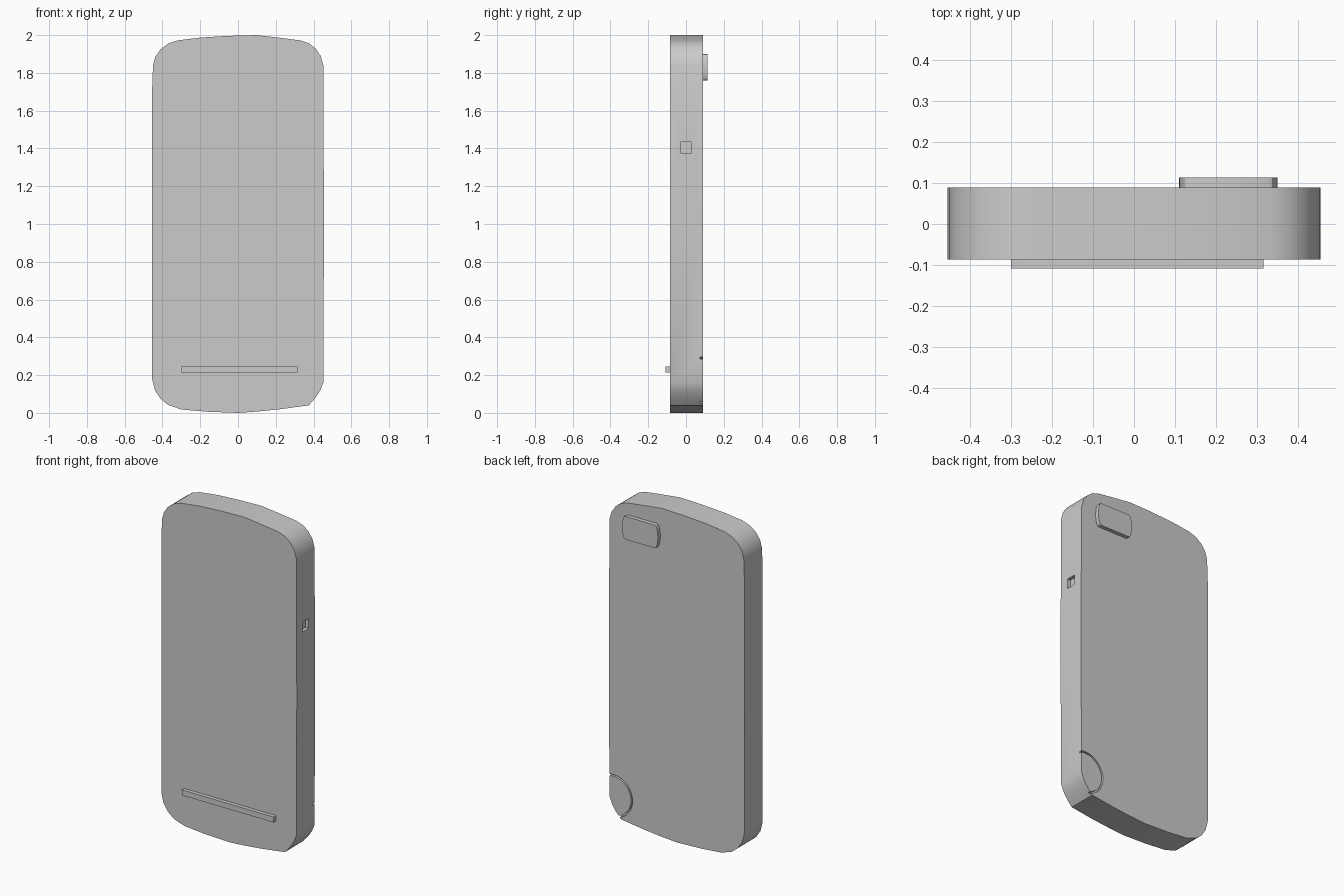
import bpy, bmesh, math

old = bpy.data.objects.get("Cube")
if old:
    bpy.data.objects.remove(old, do_unlink=True)

grey = bpy.data.materials.new("light_grey")
grey.use_nodes = True
grey.diffuse_color = (0.6, 0.6, 0.6, 1)
grey.node_tree.nodes["Principled BSDF"].inputs["Base Color"].default_value = (0.6, 0.6, 0.6, 1)


def slab(name, outline, y0, y1):
    """Extrude an x-z outline from y0 to y1."""
    bm = bmesh.new()
    face = bm.faces.new([bm.verts.new((x, y0, z)) for x, z in outline])
    new = bmesh.ops.extrude_face_region(bm, geom=[face])["geom"]
    verts = [v for v in new if isinstance(v, bmesh.types.BMVert)]
    bmesh.ops.translate(bm, verts=verts, vec=(0, y1 - y0, 0))
    bmesh.ops.recalc_face_normals(bm, faces=bm.faces[:])
    mesh = bpy.data.meshes.new(name)
    bm.to_mesh(mesh)
    bm.free()
    obj = bpy.data.objects.new(name, mesh)
    bpy.context.collection.objects.link(obj)
    mesh.materials.append(grey)
    return obj


def activate(obj):
    bpy.ops.object.select_all(action='DESELECT')
    obj.select_set(True)
    bpy.context.view_layer.objects.active = obj


def smooth(obj):
    activate(obj)
    bpy.ops.object.shade_smooth_by_angle(angle=math.radians(30))


def cut(obj, cutter):
    cutter.hide_render = True
    mod = obj.modifiers.new("cut", 'BOOLEAN')
    mod.operation, mod.solver, mod.object = 'DIFFERENCE', 'EXACT', cutter
    activate(obj)
    bpy.ops.object.modifier_apply(modifier=mod.name)
    bpy.data.objects.remove(cutter, do_unlink=True)


def box(x0, x1, z0, z1):
    return [(x0, z0), (x1, z0), (x1, z1), (x0, z1)]


# Case body: hand-drawn rounded outline, bowed at top and bottom
body = slab("case_body", [
    (-.455, .18), (-.44, .12), (-.41, .075), (-.37, .042), (-.3, .018),
    (-.16, .006), (0, 0), (.1, .007), (.22, .019), (.375, .04),
    (.41, .08), (.435, .118), (.452, .16), (.455, 1), (.452, 1.84),
    (.438, 1.89), (.41, 1.93), (.375, 1.957), (.33, 1.972), (.22, 1.986),
    (.1, 2), (-.05, 1.996), (-.2, 1.987), (-.32, 1.972), (-.37, 1.955),
    (-.41, 1.925), (-.438, 1.885), (-.45, 1.84), (-.455, 1.7)], -.086, .089)

# Square button recess in the side
cut(body, slab("button_cutter", box(.432, .5, 1.375, 1.435), -.03, .03))

# Fine ring groove around the lower back corner
bpy.ops.mesh.primitive_cylinder_add(
    vertices=48, radius=.128, depth=.04, end_fill_type='NOTHING',
    location=(.425, .094, .17), rotation=(math.pi / 2, 0, 0))
ring = bpy.context.object
ring.name = "groove_cutter"
wall = ring.modifiers.new("wall", 'SOLIDIFY')
wall.thickness = .01
bpy.ops.object.modifier_apply(modifier=wall.name)
cut(body, ring)
smooth(body)

# Raised camera panel with bowed ends
arc = [(.1 + .02 * math.cos(t), .07 * math.sin(t))
       for t in [math.radians(-90 + 18 * i) for i in range(11)]]
panel = [(.23 + x, 1.83 + z) for x, z in arc] + [(.23 - x, 1.83 - z) for x, z in arc]
smooth(slab("camera_panel", panel, .08, .113))

# Raised bar low on the front
slab("front_bar", box(-.3, .316, .213, .246), -.109, -.08)
